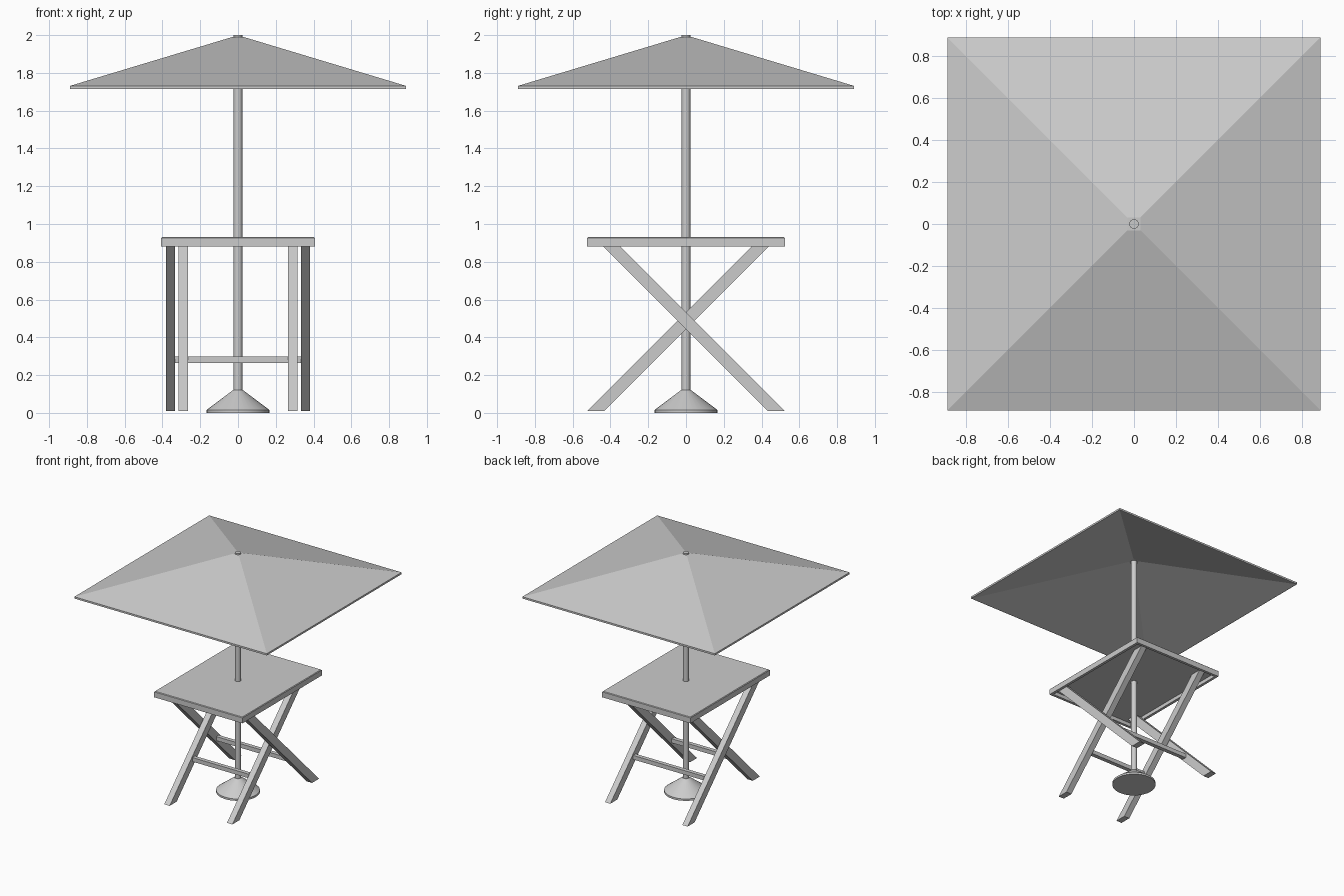
import bpy, bmesh
from math import radians

if "Cube" in bpy.data.objects:
    bpy.data.objects.remove(bpy.data.objects["Cube"])


def add_object(name, bm, smooth=False):
    bmesh.ops.recalc_face_normals(bm, faces=bm.faces[:])
    mesh = bpy.data.meshes.new(name)
    bm.to_mesh(mesh)
    bm.free()
    obj = bpy.data.objects.new(name, mesh)
    bpy.context.collection.objects.link(obj)
    if smooth:
        bpy.ops.object.select_all(action='DESELECT')
        obj.select_set(True)
        bpy.context.view_layer.objects.active = obj
        bpy.ops.object.shade_smooth_by_angle(angle=radians(35))
    return obj


def loft(name, rings):
    """Skin rectangular rings (half_x, half_y, z) and cap both ends."""
    bm = bmesh.new()
    loops = [[bm.verts.new((sx * hx, sy * hy, z))
              for sx, sy in ((-1, -1), (1, -1), (1, 1), (-1, 1))]
             for hx, hy, z in rings]
    for a, b in zip(loops, loops[1:]):
        for i in range(4):
            j = (i + 1) % 4
            bm.faces.new((a[i], a[j], b[j], b[i]))
    bm.faces.new(loops[0])
    bm.faces.new(loops[-1])
    return add_object(name, bm)


def lathe(name, profile, steps=32):
    """Spin an (r, z) profile around the z axis."""
    bm = bmesh.new()
    verts = [bm.verts.new((r, 0, z)) for r, z in profile]
    edges = [bm.edges.new(p) for p in zip(verts, verts[1:])]
    bmesh.ops.spin(bm, geom=verts + edges, axis=(0, 0, 1), cent=(0, 0, 0),
                   angle=radians(360), steps=steps, use_merge=True)
    bmesh.ops.remove_doubles(bm, verts=bm.verts[:], dist=1e-5)
    return add_object(name, bm, smooth=True)


def extrude_x(name, outline, x0, x1):
    """Extrude a (y, z) outline from x0 to x1."""
    bm = bmesh.new()
    face = bm.faces.new([bm.verts.new((x0, y, z)) for y, z in outline])
    ext = bmesh.ops.extrude_face_region(bm, geom=[face])
    moved = [g for g in ext['geom'] if isinstance(g, bmesh.types.BMVert)]
    bmesh.ops.translate(bm, verts=moved, vec=(x1 - x0, 0, 0))
    return add_object(name, bm)


# Weighted foot and pole
lathe("umbrella_base", [(0, 0), (0.166, 0), (0.166, 0.016), (0.027, 0.12), (0, 0.12)])
lathe("umbrella_pole", [(0, 0.10), (0.023, 0.10), (0.023, 2.0), (0, 2.0)], 24)

# Hollow pyramid canopy with a thin vertical hem
loft("canopy", [(0.03, 0.03, 1.978), (0.882, 0.882, 1.716), (0.89, 0.89, 1.716),
                (0.89, 0.89, 1.731), (0.03, 0.03, 1.99)])

# Table top, recessed underneath so the edge forms an apron
loft("table_top", [(0.386, 0.502, 0.91), (0.386, 0.502, 0.88), (0.408, 0.524, 0.88),
                   (0.408, 0.524, 0.925), (0.403, 0.519, 0.93)])

# Crossed legs at 45 degrees: outer pair slopes back, inner pair slopes forward
HALF, CROSS, FOOT, TOP = 0.046, 0.488, 0.01, 0.91
for pair, slope, x0, x1 in (("outer", 1, 0.333, 0.382), ("inner", -1, 0.265, 0.315)):
    yf, yt = slope * (CROSS - FOOT), slope * (CROSS - TOP)
    outline = [(yf - HALF, FOOT), (yf + HALF, FOOT), (yt + HALF, TOP), (yt - HALF, TOP)]
    for side, s in (("left", -1), ("right", 1)):
        extrude_x(f"{pair}_leg_{side}", outline, s * x0, s * x1)
    # Crossbar joining the pair
    yb, zb, h = slope * (CROSS - 0.282), 0.282, 0.017
    extrude_x(f"{pair}_crossbar",
              [(yb - h, zb - h), (yb + h, zb - h), (yb + h, zb + h), (yb - h, zb + h)],
              -x0 - 0.005, x0 + 0.005)
